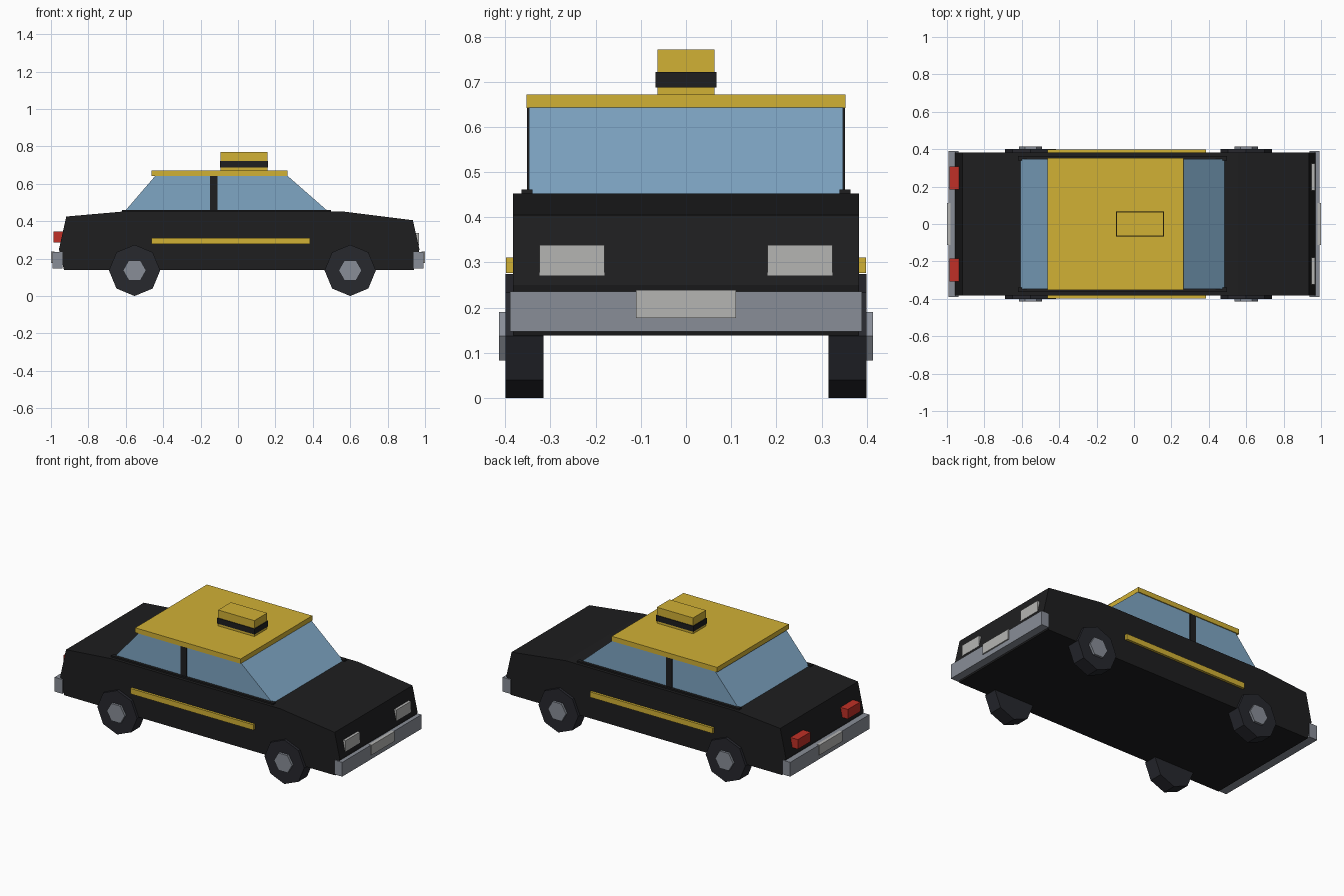
import bpy, bmesh, math
from mathutils import Matrix

if "Cube" in bpy.data.objects:
    bpy.data.objects.remove(bpy.data.objects["Cube"])


def mat(name, r, g, b):
    m = bpy.data.materials.new(name)
    m.diffuse_color = (r, g, b, 1)
    m.use_nodes = True
    m.node_tree.nodes["Principled BSDF"].inputs["Base Color"].default_value = m.diffuse_color
    return m


BLACK = mat("black_paint", 0.013, 0.013, 0.014)
YELLOW = mat("yellow_paint", 0.64, 0.44, 0.036)
GLASS = mat("glass", 0.21, 0.38, 0.55)
METAL = mat("metal", 0.25, 0.27, 0.31)
TYRE = mat("rubber", 0.02, 0.021, 0.027)
LAMP = mat("lamp_white", 0.46, 0.46, 0.45)
RED = mat("lamp_red", 0.53, 0.03, 0.02)


def finish(name, bm, material):
    bmesh.ops.recalc_face_normals(bm, faces=bm.faces)
    me = bpy.data.meshes.new(name)
    bm.to_mesh(me)
    bm.free()
    me.materials.append(material)
    ob = bpy.data.objects.new(name, me)
    bpy.context.collection.objects.link(ob)
    return ob


def prism(name, profile, y0, y1, material):
    """Extrude an (x, z) outline from y0 to y1."""
    bm = bmesh.new()
    face = bm.faces.new([bm.verts.new((x, y0, z)) for x, z in profile])
    ext = bmesh.ops.extrude_face_region(bm, geom=[face])
    verts = [v for v in ext["geom"] if isinstance(v, bmesh.types.BMVert)]
    bmesh.ops.translate(bm, verts=verts, vec=(0, y1 - y0, 0))
    return finish(name, bm, material)


def box(name, x, y, z, material):
    return prism(name, [(x[0], z[0]), (x[1], z[0]), (x[1], z[1]), (x[0], z[1])],
                 y[0], y[1], material)


def disc(name, x, z, r, sides, y0, y1, material):
    pts = [(x + r * math.cos(math.tau * i / sides), z + r * math.sin(math.tau * i / sides))
           for i in range(sides)]
    return prism(name, pts, y0, y1, material)


# Lower body and glazed cabin
prism("body", [(-0.93, 0.138), (0.94, 0.138), (0.97, 0.25), (0.935, 0.405), (0.56, 0.452),
               (-0.61, 0.452), (-0.918, 0.425), (-0.957, 0.25)], -0.383, 0.383, BLACK)
prism("cabin_glass", [(-0.608, 0.45), (0.485, 0.45), (0.262, 0.645), (-0.44, 0.645)],
      -0.347, 0.347, GLASS)

# Roof and taxi sign
box("roof", (-0.462, 0.265), (-0.353, 0.353), (0.642, 0.672), YELLOW)
box("roof_sign", (-0.093, 0.157), (-0.063, 0.063), (0.67, 0.771), YELLOW)
box("sign_band", (-0.097, 0.161), (-0.067, 0.067), (0.687, 0.722), BLACK)

# Parts repeated on both sides
for side, s in (("right", -1), ("left", 1)):
    box(f"window_sill_{side}", (-0.62, 0.497), (s * 0.34, s * 0.364), (0.445, 0.461), BLACK)
    box(f"door_pillar_{side}", (-0.15, -0.11), (s * 0.33, s * 0.352), (0.45, 0.643), BLACK)
    box(f"side_stripe_{side}", (-0.463, 0.385), (s * 0.375, s * 0.398), (0.277, 0.311), YELLOW)
    box(f"headlight_{side}", (0.92, 0.967), (s * 0.18, s * 0.324), (0.271, 0.338), LAMP)
    box(f"taillight_{side}", (-0.987, -0.93), (s * 0.184, s * 0.308), (0.285, 0.345), RED)
    for end, x in (("rear", -0.553), ("front", 0.6)):
        disc(f"{end}_tyre_{side}", x, 0.137, 0.137, 8, s * 0.315, s * 0.4, TYRE)
        disc(f"{end}_hub_{side}", x, 0.137, 0.062, 6, s * 0.38, s * 0.414, METAL)

# Bumpers and blank plates at both ends
for end, s in (("rear", -1), ("front", 1)):
    box(f"{end}_bumper", (s * 0.938, s * 0.992), (-0.39, 0.39), (0.147, 0.236), METAL)
    box(f"{end}_plate", (s * 0.98, s * 1.0), (-0.111, 0.111), (0.177, 0.239), LAMP)
